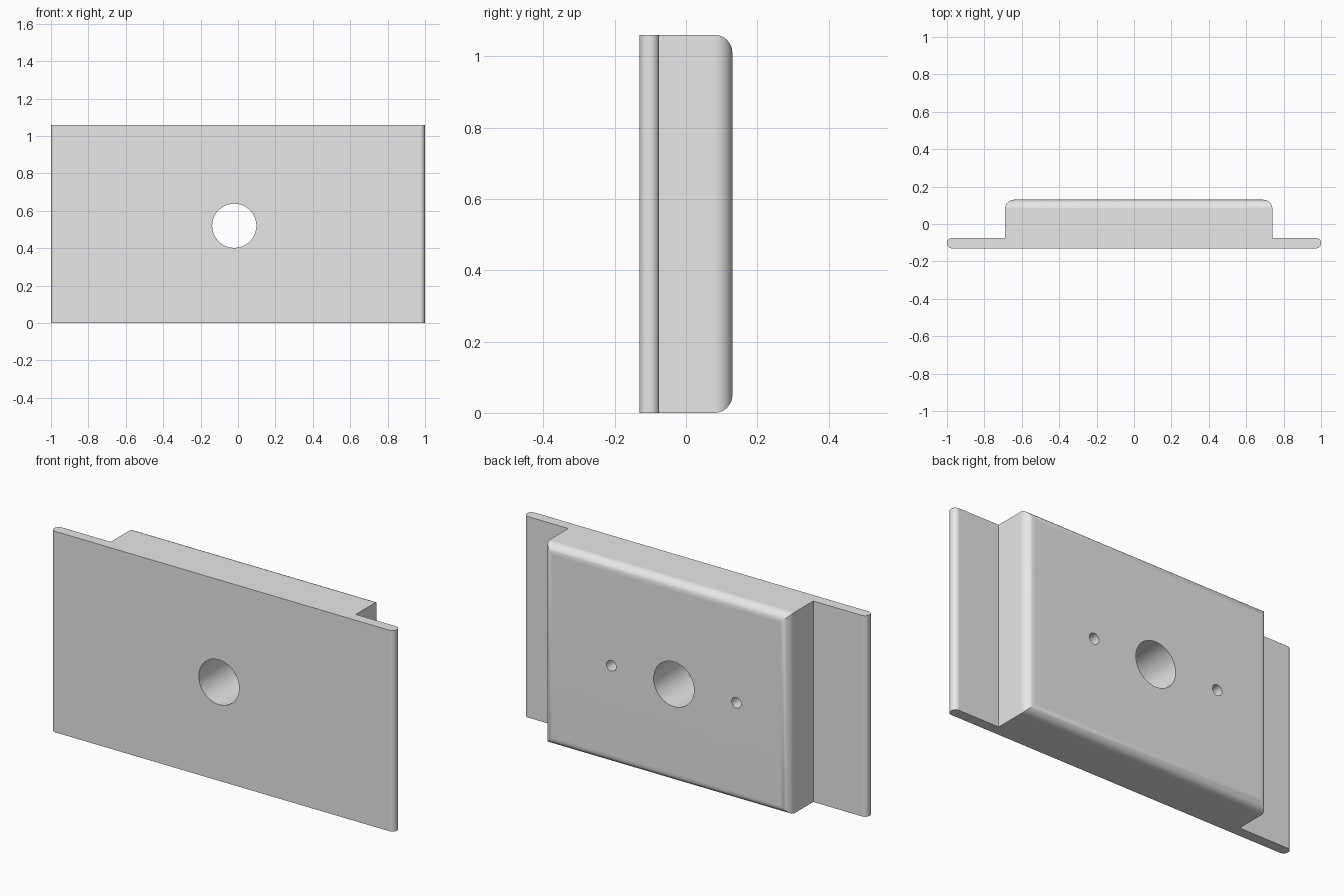
import bpy
import bmesh
import math

cube = bpy.data.objects.get("Cube")
if cube:
    bpy.data.objects.remove(cube, do_unlink=True)

HEIGHT = 1.06
FRONT, STEP, BACK = -0.13, -0.075, 0.13
LEFT, RIGHT = 0.74, -0.69          # raised block sides
HOLE_X, HOLE_Z = -0.02, 0.52

grey = bpy.data.materials.new("plain grey")
grey.use_nodes = True
colour = (0.8, 0.8, 0.8, 1)
grey.diffuse_color = colour
grey.node_tree.nodes["Principled BSDF"].inputs["Base Color"].default_value = colour

# Stepped outline extruded upward
outline = [(-1, FRONT), (1, FRONT), (1, STEP), (LEFT, STEP),
           (LEFT, BACK), (RIGHT, BACK), (RIGHT, STEP), (-1, STEP)]
bm = bmesh.new()
base = bm.faces.new([bm.verts.new((x, y, 0)) for x, y in outline])
top = bmesh.ops.extrude_face_region(bm, geom=[base])["geom"]
bmesh.ops.translate(bm, vec=(0, 0, HEIGHT),
                    verts=[v for v in top if isinstance(v, bmesh.types.BMVert)])
bmesh.ops.recalc_face_normals(bm, faces=bm.faces[:])


def round_edges(test, radius):
    edges = [e for e in bm.edges if all(test(v.co) for v in e.verts)]
    bmesh.ops.bevel(bm, geom=edges, offset=radius, segments=8, profile=0.5,
                    affect='EDGES', clamp_overlap=True)


# Rounded flange ends, then the rim of the raised back face
for side in (-1, 1):
    for depth in (FRONT, STEP):
        round_edges(lambda c: abs(c.x - side) < 1e-4 and abs(c.y - depth) < 1e-4, 0.026)
round_edges(lambda c: abs(c.y - BACK) < 1e-4, 0.05)

mesh = bpy.data.meshes.new("mounting_block")
bm.to_mesh(mesh)
bm.free()
mesh.materials.append(grey)
block = bpy.data.objects.new("mounting_block", mesh)
bpy.context.collection.objects.link(block)


# Holes running front to back
def drill(x, radius, start, end, sides):
    bpy.ops.mesh.primitive_cylinder_add(
        vertices=sides, radius=radius, depth=end - start,
        location=(x, (start + end) / 2, HOLE_Z), rotation=(math.pi / 2, 0, 0))
    cutter = bpy.context.object
    cutter.name = "hole_cutter"
    cutter.data.materials.append(grey)
    cut = block.modifiers.new("hole", 'BOOLEAN')
    cut.operation = 'DIFFERENCE'
    cut.solver = 'EXACT'
    cut.object = cutter
    bpy.ops.object.select_all(action='DESELECT')
    block.select_set(True)
    bpy.context.view_layer.objects.active = block
    bpy.ops.object.modifier_apply(modifier=cut.name)
    bpy.data.objects.remove(cutter, do_unlink=True)


drill(HOLE_X, 0.118, FRONT - 0.1, BACK + 0.1, 64)
for side in (-1, 1):
    drill(HOLE_X + side * 0.365, 0.028, 0, BACK + 0.1, 32)

bpy.ops.object.shade_smooth_by_angle(angle=math.radians(30))
weights = block.modifiers.new("even_shading", 'WEIGHTED_NORMAL')
weights.keep_sharp = True
